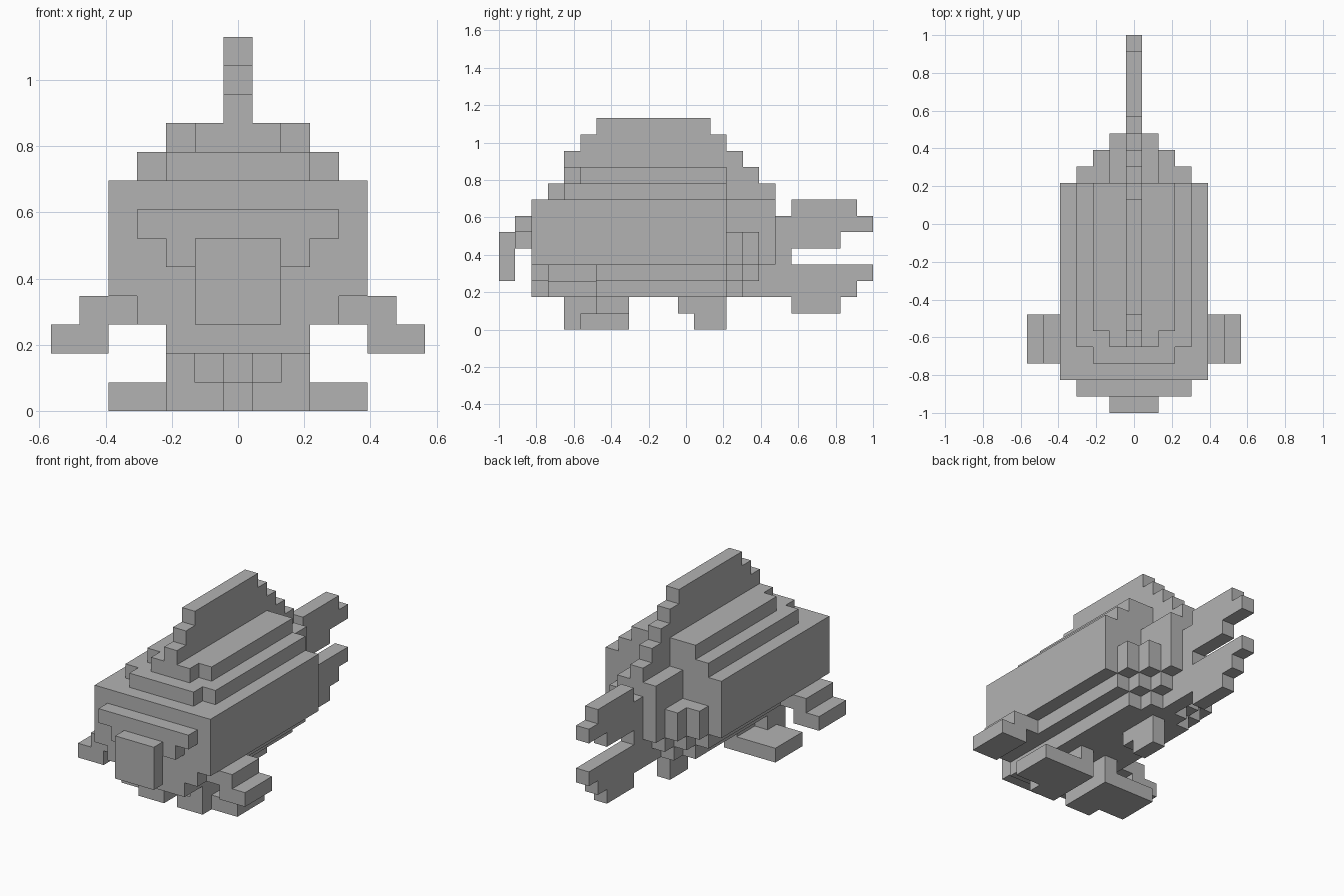
import bpy, bmesh, math
from mathutils import Vector

old = bpy.data.objects.get("Cube")
if old:
    bpy.data.objects.remove(old, do_unlink=True)

UNIT = 2 / 23  # edge of one block

grey = bpy.data.materials.new("plain_grey")
grey.use_nodes = True
grey.diffuse_color = (0.45, 0.45, 0.45, 1)
grey.node_tree.nodes["Principled BSDF"].inputs["Base Color"].default_value = grey.diffuse_color

parts = {}


def cells(x0, x1, y, z):
    return {(i, j, k) for i in range(x0, x1 + 1) for j in range(*y) for k in range(*z)}


def centred(name, *slabs):
    """Slabs symmetric about x = 0: (blocks each side of the middle, y range, z range)."""
    part = parts.setdefault(name, set())
    for half, y, z in slabs:
        part |= cells(-half, half, y, z)


def paired(name, *slabs):
    """Slabs on the left, mirrored to the right: (x first, x last, y range, z range)."""
    left = set()
    for x0, x1, y, z in slabs:
        left |= cells(x0, x1, y, z)
    parts["left_" + name] = left
    parts["right_" + name] = {(-i, j, k) for i, j, k in left}


# Body, tapering in steps at the bottom and towards the tail
centred("body", (4, (2, 14), (4, 8)), (1, (14, 17), (4, 8)))
for step in range(2):
    centred("body", (3 - step, (14 + step, 15 + step), (4, 6)))
for step in range(3):
    centred("body", (3 - step, (2 if step == 0 else 14, 14 + step), (3, 4)))
centred("body", (2, (2, 14), (2, 3)), (1, (14, 15), (2, 3)))

# Stepped back on top of the body
centred("back", (3, (4, 14), (8, 9)), (2, (3, 14), (8, 9)),
        (2, (5, 14), (9, 10)), (1, (4, 14), (9, 10)))

# Dorsal fin, one block thick
centred("dorsal_fin", (0, (14, 17), (8, 9)), (0, (14, 16), (9, 10)),
        (0, (4, 15), (10, 11)), (0, (5, 14), (11, 12)), (0, (6, 13), (12, 13)))

# Forked tail
centred("tail_stem", (0, (14, 18), (2, 7)))
centred("upper_tail_lobe", (0, (18, 21), (5, 8)), (0, (21, 22), (6, 8)), (0, (22, 23), (6, 7)))
centred("lower_tail_lobe", (0, (18, 21), (1, 4)), (0, (21, 22), (2, 4)), (0, (22, 23), (3, 4)))

# Face and snout
centred("face", (3, (1, 2), (6, 7)), (2, (1, 2), (5, 6)))
centred("snout", (1, (0, 1), (3, 6)))

# Limbs
paired("arm", (4, 5, (3, 6), (3, 4)), (5, 6, (3, 6), (2, 3)))
paired("leg", (2, 2, (4, 6), (1, 2)), (1, 1, (5, 8), (1, 2)))
paired("foot", (1, 2, (4, 8), (0, 1)), (3, 4, (5, 8), (0, 1)))
centred("belly_fin", (0, (11, 14), (1, 2)), (0, (12, 14), (0, 1)))

# Drop cells claimed twice, so that the parts only touch
taken = set()
for name in parts:
    parts[name] -= taken
    taken |= parts[name]

AXES = [Vector((1, 0, 0)), Vector((0, 1, 0)), Vector((0, 0, 1))]


def build(name, blocks):
    """Outer skin of a group of blocks, with flat areas joined into single faces."""
    bm = bmesh.new()
    for block in sorted(blocks):
        middle = Vector(block) + Vector((0, 0.5 - 11.5, 0.5))
        for a in range(3):
            for sign in (-1, 1):
                normal = AXES[a] * sign
                beside = tuple(int(c + n) for c, n in zip(block, normal))
                if beside in taken:
                    continue
                u = AXES[(a + 1) % 3] / 2
                v = AXES[(a + 2) % 3] / 2 * sign
                centre = middle + normal / 2
                corners = (centre - u - v, centre + u - v, centre + u + v, centre - u + v)
                bm.faces.new([bm.verts.new(c * UNIT) for c in corners])
    bmesh.ops.remove_doubles(bm, verts=bm.verts, dist=UNIT / 100)
    bmesh.ops.dissolve_limit(bm, angle_limit=math.radians(1), verts=bm.verts, edges=bm.edges)
    mesh = bpy.data.meshes.new(name)
    bm.to_mesh(mesh)
    bm.free()
    mesh.materials.append(grey)
    bpy.context.scene.collection.objects.link(bpy.data.objects.new(name, mesh))


for name, blocks in parts.items():
    build(name, blocks)
